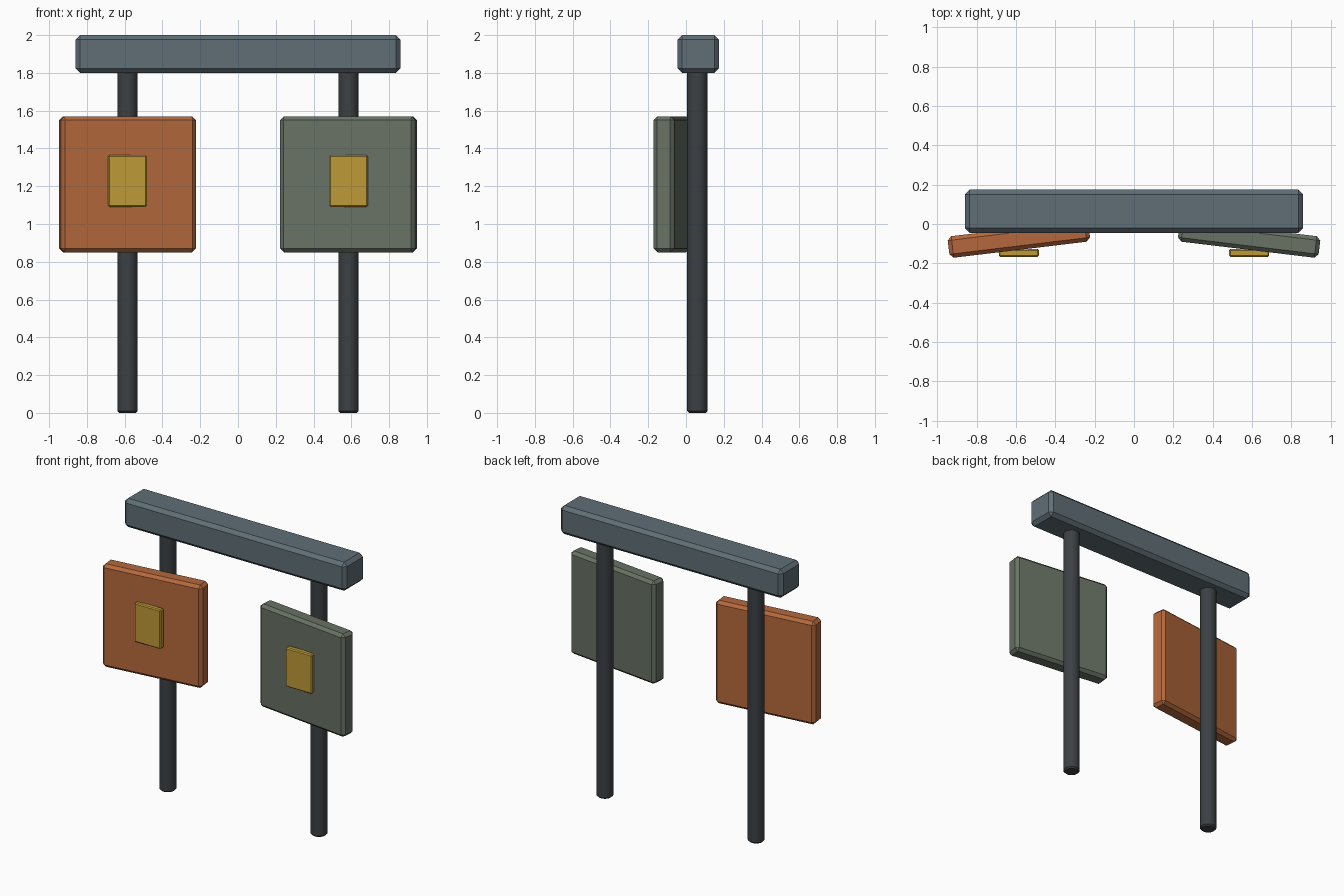
import bpy, math

if "Cube" in bpy.data.objects:
    bpy.data.objects.remove(bpy.data.objects["Cube"])


def material(name, rgb):
    m = bpy.data.materials.new(name)
    m.diffuse_color = (*rgb, 1)
    m.use_nodes = True
    m.node_tree.nodes["Principled BSDF"].inputs["Base Color"].default_value = m.diffuse_color
    return m


SLATE = material("slate", (0.115, 0.155, 0.18))
DARK = material("dark_metal", (0.045, 0.052, 0.058))
ORANGE = material("orange", (0.46, 0.14, 0.045))
GREEN = material("green", (0.14, 0.17, 0.13))
YELLOW = material("yellow", (0.52, 0.32, 0.04))


def finish(ob, name, mat, bevel):
    ob.name = name
    ob.data.materials.append(mat)
    b = ob.modifiers.new("bevel", 'BEVEL')
    b.width = bevel
    b.segments = 1
    b.limit_method = 'ANGLE'
    b.angle_limit = math.radians(40)
    return ob


def box(name, loc, size, mat, bevel, turn=0):
    bpy.ops.mesh.primitive_cube_add(size=1, location=loc)
    ob = bpy.context.object
    ob.scale = size
    bpy.ops.object.transform_apply(location=False, rotation=False, scale=True)
    ob.rotation_euler.z = turn
    return finish(ob, name, mat, bevel)


def post(name, x):
    bpy.ops.mesh.primitive_cylinder_add(vertices=24, radius=0.054, depth=1.82,
                                        location=(x, 0.06, 0.91))
    ob = bpy.context.object
    bpy.ops.object.shade_smooth_by_angle(angle=math.radians(30))
    return finish(ob, name, DARK, 0.01)


# Top beam
box("top_beam", (0, 0.065, 1.9), (1.72, 0.22, 0.2), SLATE, 0.024)

# Each side: post, slightly turned panel, small plate on its front
for side, s, mat in (("left", -1, ORANGE), ("right", 1, GREEN)):
    x = s * 0.585
    post(side + "_post", x)
    box(side + "_panel", (x, -0.076, 1.21), (0.72, 0.11, 0.72), mat, 0.02, -s * 0.12)
    box(side + "_plate", (x, -0.147, 1.228), (0.204, 0.04, 0.274), YELLOW, 0.007)
